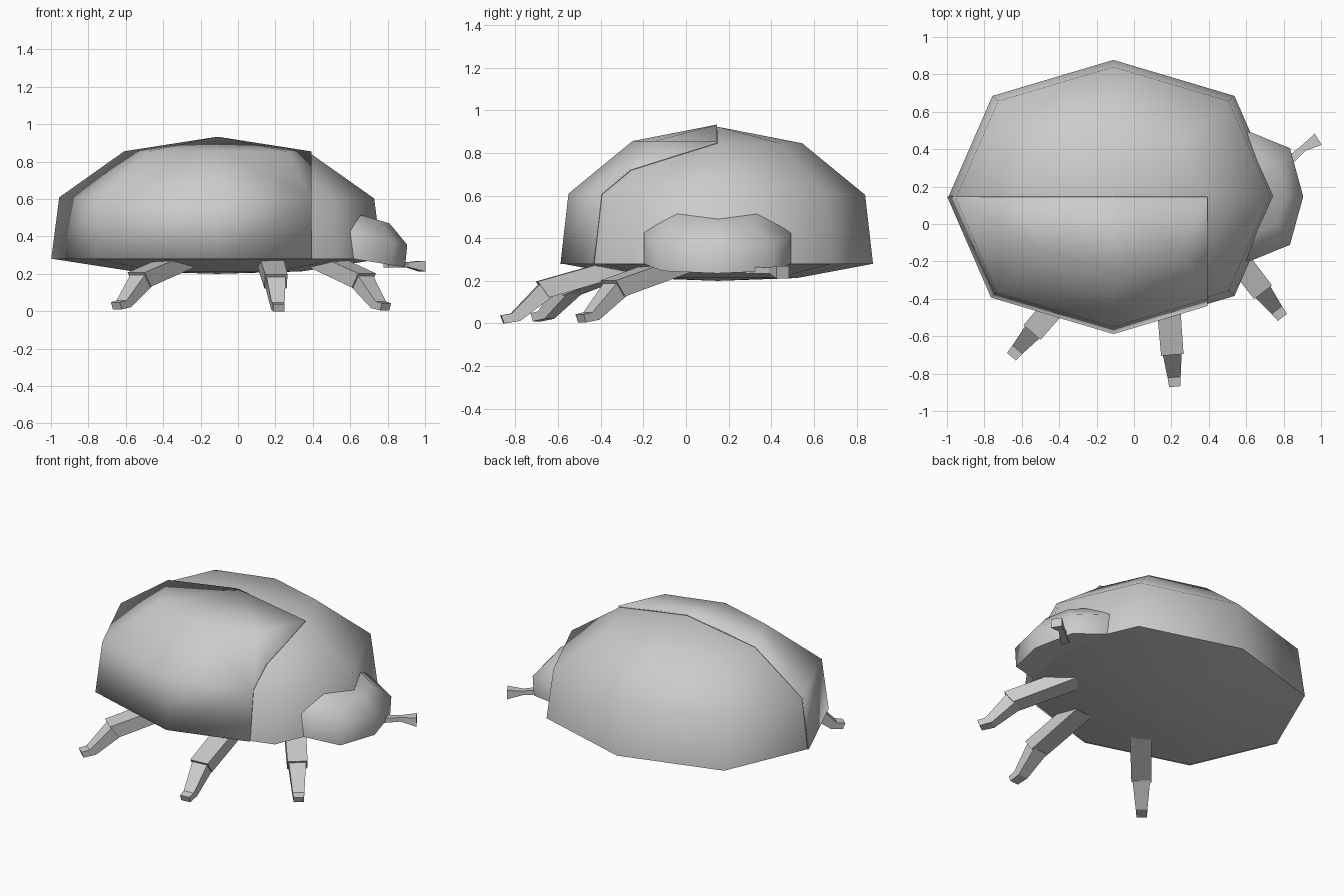
import bpy, bmesh, math
from mathutils import Vector

cube = bpy.data.objects.get("Cube")
if cube:
    bpy.data.objects.remove(cube, do_unlink=True)

grey = bpy.data.materials.new("plain_grey")
grey.use_nodes = True
GREY = (0.6, 0.6, 0.6, 1)
grey.diffuse_color = GREY
grey.node_tree.nodes["Principled BSDF"].inputs["Base Color"].default_value = GREY


def loft(name, rings, cuts=(), smooth=None, thickness=0):
    """Skin equal-sized rings, cap the ends, optionally trim by planes."""
    bm = bmesh.new()
    loops = [[bm.verts.new(p) for p in ring] for ring in rings]
    n = len(loops[0])
    for a, b in zip(loops, loops[1:]):
        for i in range(n):
            j = (i + 1) % n
            bm.faces.new((a[i], a[j], b[j], b[i]))
    if not thickness:
        bm.faces.new(loops[0][::-1])
        bm.faces.new(loops[-1])
    bmesh.ops.remove_doubles(bm, verts=bm.verts[:], dist=0.0005)
    bmesh.ops.recalc_face_normals(bm, faces=bm.faces[:])
    for co, no in cuts:
        bmesh.ops.bisect_plane(bm, geom=bm.verts[:] + bm.edges[:] + bm.faces[:],
                               plane_co=co, plane_no=no, clear_outer=True)
    mesh = bpy.data.meshes.new(name)
    bm.to_mesh(mesh)
    bm.free()
    mesh.materials.append(grey)
    obj = bpy.data.objects.new(name, mesh)
    bpy.context.collection.objects.link(obj)
    if thickness:
        mod = obj.modifiers.new("thickness", 'SOLIDIFY')
        mod.thickness = thickness
        mod.offset = -1
    if smooth:
        bpy.ops.object.select_all(action='DESELECT')
        obj.select_set(True)
        bpy.context.view_layer.objects.active = obj
        bpy.ops.object.shade_smooth_by_angle(angle=math.radians(smooth))
    return obj


# Body: eight-sided dome with a shallow belly
CX, CY, RIM = -0.11, 0.15, 0.28


def octagon(rx, ry, z):
    pts = []
    for i in range(8):
        k = 1.04 if i % 2 else 1
        a = i * math.pi / 4
        pts.append((CX + k * rx * math.cos(a), CY + k * ry * math.sin(a), z))
    return pts


belly = [(0, 0, 0.2), (0.45, 0.37, 0.213)]
shell = [(0.88, 0.727, RIM), (0.838, 0.69, 0.603), (0.495, 0.395, 0.845), (0, 0, 0.922)]
loft("body", [octagon(*r) for r in belly + shell], smooth=65)

# Wing cover: slightly larger, trimmed to one side of the shell
grown = [(rx * 1.012, ry * 1.016, RIM + (z - RIM) * 1.018) for rx, ry, z in shell]
loft("wing_cover", [octagon(*r) for r in grown], smooth=65, thickness=0.009,
     cuts=[((0, 0.145, 0), (0, 1, 0)), ((0.393, 0, 0), (1, 0, 0))])


# Head: half-round lobe that droops forward
def head_ring(half, front, z_side, z_front):
    side, back = 0.62, 0.45
    ring = []
    for fx, fy in ((None, 1), (0, 1), (0.75, 0.75), (1, 0), (0.75, -0.75), (0, -1), (None, -1)):
        x = back if fx is None else side + fx * (front - side)
        z = z_side + (z_front - z_side) * (x - side) / (front - side)
        ring.append((x, 0.147 + fy * half, z))
    return ring


loft("head", [head_ring(0.345, 0.893, 0.28, 0.235), head_ring(0.345, 0.905, 0.42, 0.355),
              head_ring(0.2, 0.81, 0.525, 0.47)], smooth=65)


# Legs: thigh, shin and foot swept from profile sections
def section(knee, heading, top, bottom, width, lift):
    side = Vector((-heading.y, heading.x, 0)) * width / 2
    pts = []
    for (d, z), s in ((top, -1), (top, 1), (bottom, 1), (bottom, -1)):
        pts.append(knee + heading * d + side * s + Vector((0, 0, z + lift)))
    return pts


thigh = [((-0.42, 0.315), (-0.44, 0.235), 0.13), ((0, 0.197), (-0.055, 0.122), 0.12)]
shin = [((-0.02, 0.193), (-0.07, 0.125), 0.105), ((0.12, 0.047), (0.08, 0.012), 0.07),
        ((0.17, 0.038), (0.155, 0), 0.062)]
legs = {"front": ((0.69, -0.365), (0.61, -0.79), 0.005),
        "middle": ((0.205, -0.7), (0.08, -1), 0),
        "rear": ((-0.545, -0.58), (-0.65, -0.76), 0.01)}
for place, (at, direction, lift) in legs.items():
    knee = Vector((*at, 0))
    heading = Vector((*direction, 0)).normalized()
    for part, profile in (("thigh", thigh), ("shin", shin)):
        loft(f"{place}_{part}", [section(knee, heading, t, b, w, lift) for t, b, w in profile])

# Antenna: bent feeler flaring at the tip
feeler = [((0.79, 0.3), 0.268, 0.235, 0.05), ((0.905, 0.405), 0.262, 0.235, 0.035),
          ((0.985, 0.453), 0.27, 0.212, 0.07)]
aim = Vector((0.8, 0.5, 0)).normalized()
loft("antenna", [section(Vector((*p, 0)), aim, (0, hi), (0, lo), w, 0) for p, hi, lo, w in feeler])
